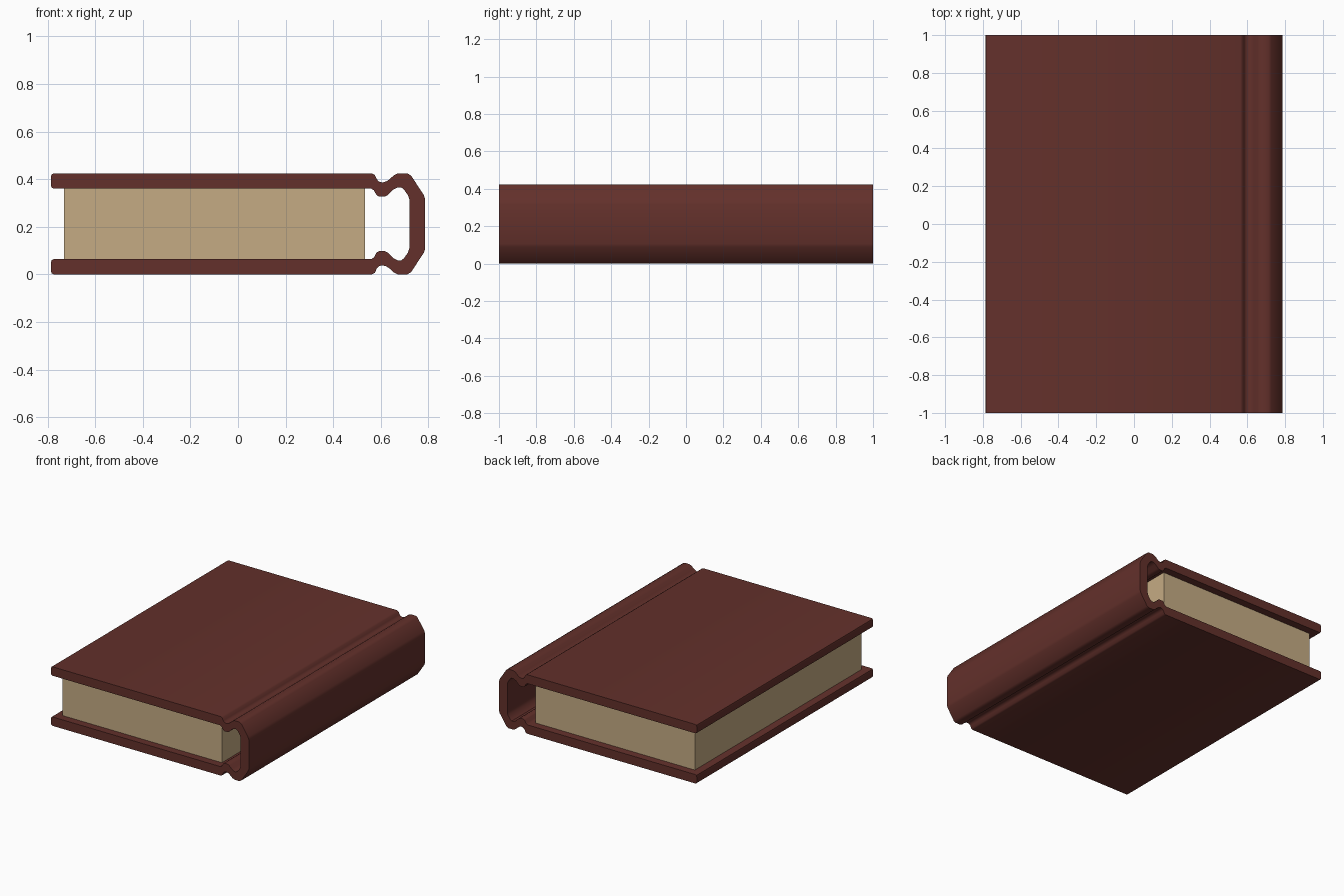
import bpy, bmesh, math

if "Cube" in bpy.data.objects:
    bpy.data.objects.remove(bpy.data.objects["Cube"])

DEPTH = 1.0          # half length along y
HEIGHT = 0.424       # full thickness of the book


def material(name, rgb):
    m = bpy.data.materials.new(name)
    m.diffuse_color = (*rgb, 1)
    m.use_nodes = True
    m.node_tree.nodes["Principled BSDF"].inputs["Base Color"].default_value = m.diffuse_color
    return m


def extrude_profile(name, points, half_depth, mat):
    """Extrude a closed (x, z) outline along y, centred on y = 0."""
    bm = bmesh.new()
    face = bm.faces.new([bm.verts.new((x, -half_depth, z)) for x, z in points])
    new = bmesh.ops.extrude_face_region(bm, geom=[face], use_keep_orig=True)
    verts = [g for g in new["geom"] if isinstance(g, bmesh.types.BMVert)]
    bmesh.ops.translate(bm, vec=(0, 2 * half_depth, 0), verts=verts)
    bmesh.ops.recalc_face_normals(bm, faces=bm.faces)
    mesh = bpy.data.meshes.new(name)
    bm.to_mesh(mesh)
    bm.free()
    mesh.materials.append(mat)
    obj = bpy.data.objects.new(name, mesh)
    bpy.context.collection.objects.link(obj)
    return obj


def flipped(points):
    """Mirror an outline top to bottom, reversing its order."""
    return [(x, HEIGHT - z) for x, z in reversed(points)]


leather = material("leather", (0.125, 0.030, 0.024))
paper = material("paper", (0.56, 0.41, 0.23))

# Upper half of the cover: rounded fore edge, board, hinge groove, spine
outer = [(-0.786, 0.374), (-0.786, 0.411), (-0.783, 0.420), (-0.774, 0.424),
         (0.563, 0.424), (0.575, 0.418), (0.583, 0.400), (0.592, 0.390),
         (0.607, 0.386), (0.622, 0.390), (0.635, 0.398), (0.655, 0.416),
         (0.672, 0.424), (0.712, 0.424), (0.727, 0.415), (0.780, 0.335),
         (0.786, 0.318)]
inner = [(0.720, 0.315), (0.714, 0.333), (0.697, 0.357), (0.685, 0.366),
         (0.670, 0.365), (0.652, 0.356), (0.631, 0.334), (0.617, 0.327),
         (0.592, 0.327), (0.582, 0.333), (0.571, 0.353), (0.560, 0.360),
         (-0.774, 0.360), (-0.783, 0.364)]

cover = extrude_profile(
    "cover", outer + flipped(outer) + flipped(inner)
    + inner, DEPTH, leather)

# Page block, set in from the cover edges and touching both boards
x0, x1, z0 = -0.732, 0.534, 0.064
pages = extrude_profile(
    "pages", [(x0, z0), (x1, z0), (x1, HEIGHT - z0), (x0, HEIGHT - z0)],
    0.945, paper)

# Smooth the rounded bends of the cover, keep the cut ends crisp
bpy.context.view_layer.objects.active = cover
cover.select_set(True)
bpy.ops.object.shade_smooth_by_angle(angle=math.radians(40))
